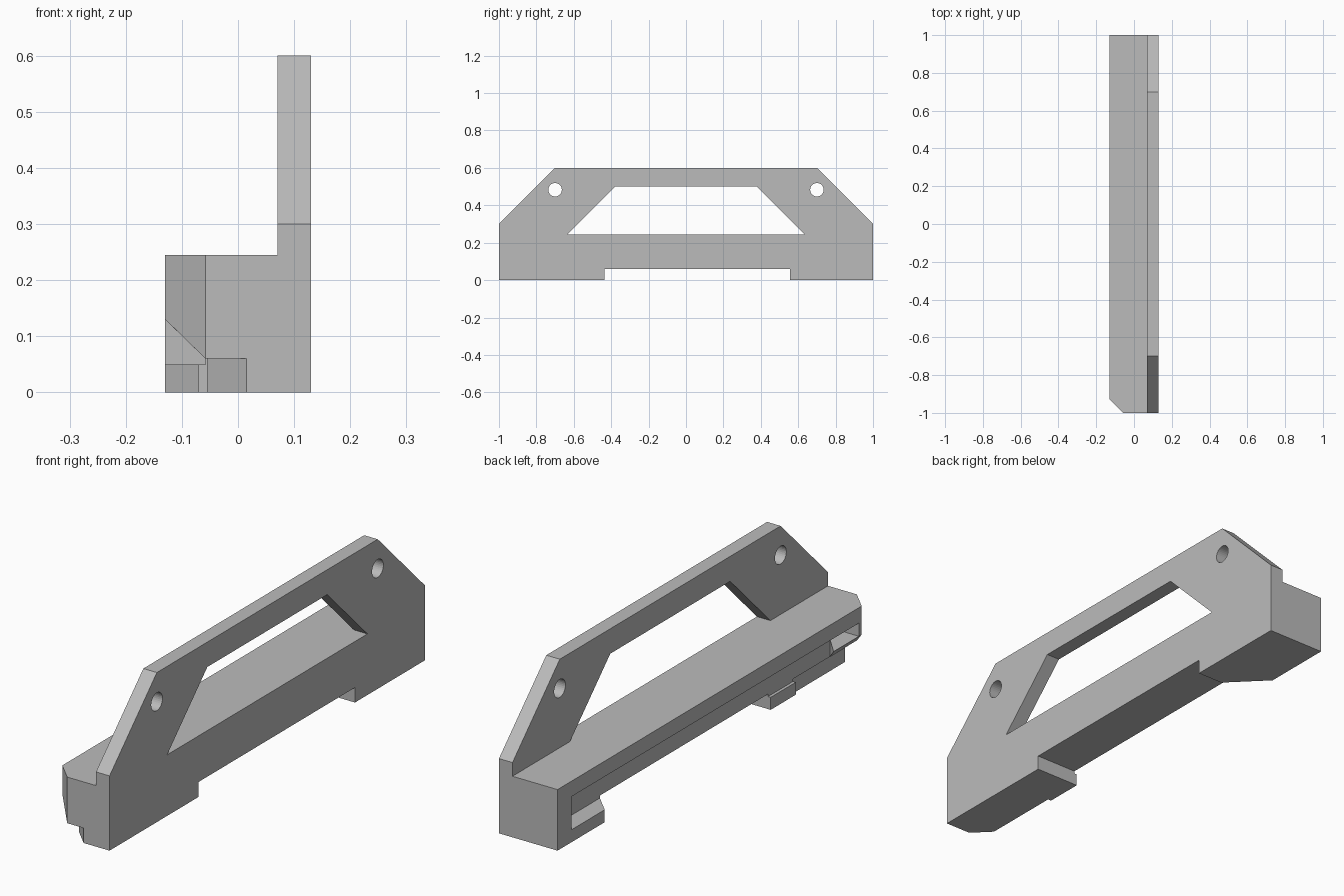
import bpy, bmesh, math
from mathutils import Vector

cube = bpy.data.objects.get("Cube")
if cube:
    bpy.data.objects.remove(cube, do_unlink=True)

grey = bpy.data.materials.new("plain_grey")
grey.use_nodes = True
colour = (0.5, 0.5, 0.5, 1)
grey.diffuse_color = colour
grey.node_tree.nodes["Principled BSDF"].inputs["Base Color"].default_value = colour


def prism(name, points, axis, low, high):
    """Extrude a 2D outline along x (y, z), y (x, z) or z (x, y)."""
    def place(p, d):
        return {"x": (d, *p), "y": (p[0], d, p[1]), "z": (*p, d)}[axis]
    bm = bmesh.new()
    face = bm.faces.new([bm.verts.new(place(p, low)) for p in points])
    top = bmesh.ops.extrude_face_region(bm, geom=[face])["geom"]
    shift = Vector(place((0, 0), high - low))
    bmesh.ops.translate(bm, vec=shift, verts=[g for g in top if isinstance(g, bmesh.types.BMVert)])
    bmesh.ops.recalc_face_normals(bm, faces=bm.faces)
    mesh = bpy.data.meshes.new(name)
    bm.to_mesh(mesh)
    bm.free()
    mesh.materials.append(grey)
    obj = bpy.data.objects.new(name, mesh)
    bpy.context.collection.objects.link(obj)
    return obj


def rect(a0, a1, b0, b1):
    return [(a0, b0), (a1, b0), (a1, b1), (a0, b1)]


OUT = 0.3      # overshoot of the cutters
INNER = -0.058  # inner wall of the side slot
SHELF = 0.245

# Side silhouette across the full width
bracket = prism("handle_bracket", [(-1, 0), (1, 0), (1, 0.3), (0.7, 0.6), (-0.7, 0.6), (-1, 0.3)],
                "x", -0.13, 0.13)

# Space above the shelf, leaving the upright plate
cutters = [prism("shelf_cutter", rect(-OUT, 0.07, -1.2, 1.2), "z", SHELF, 0.8)]

# Handle window and two round holes
cutters.append(prism("window_cutter", [(-0.635, SHELF), (0.635, SHELF), (0.38, 0.5), (-0.38, 0.5)],
                     "x", 0.03, OUT))
for side in (-1, 1):
    ring = [(side * 0.7 + 0.036 * math.cos(t * math.tau / 32), 0.483 + 0.036 * math.sin(t * math.tau / 32))
            for t in range(32)]
    cutters.append(prism("hole_cutter", ring, "x", 0.03, OUT))

# Chamfered front corner
cutters.append(prism("corner_cutter", [(INNER + 0.1, -1.1), (INNER, -1), (-0.13, -0.928), (-OUT, -0.758),
                                       (-OUT, -1.1)], "z", -0.1, 0.4))

# Underside recess that leaves the two feet and the small tab
cutters.append(prism("feet_cutter", [
    (OUT, -0.437), (OUT, 0.556), (0.015, 0.556), (-OUT, 0.871), (-OUT, -1.1), (0.115, -1.1),
    (-0.055, -0.93), (-0.055, -0.596), (-0.07, -0.596), (-0.07, -0.437)], "z", -0.1, 0.06))

# Long side slot, the opening above the front lip, and the sloped underside of the lip
cutters.append(prism("slot_cutter", [(INNER, 0.911), (-OUT, 0.911), (-OUT, -0.56), (-0.13, -0.75),
                                     (INNER, -0.83)], "z", 0.05, 0.183))
cutters.append(prism("lip_cutter", rect(-OUT, INNER, -0.911, -0.7), "z", 0.13, 0.183))
cutters.append(prism("slope_cutter", [(INNER, 0.05), (INNER, 0.06), (-OUT, 0.296), (-OUT, 0.05)],
                     "y", -1.2, -0.911))
cutters.append(prism("lip_slope_cutter", [(INNER, 0.05), (INNER, 0.06), (-0.13, 0.13), (-OUT, 0.13),
                                          (-OUT, 0.05)], "y", -0.95, -0.7))

bpy.context.view_layer.objects.active = bracket
for cutter in cutters:
    mod = bracket.modifiers.new(cutter.name, "BOOLEAN")
    mod.operation = "DIFFERENCE"
    mod.solver = "EXACT"
    mod.object = cutter
    bpy.ops.object.modifier_apply(modifier=mod.name)
    bpy.data.objects.remove(cutter, do_unlink=True)
